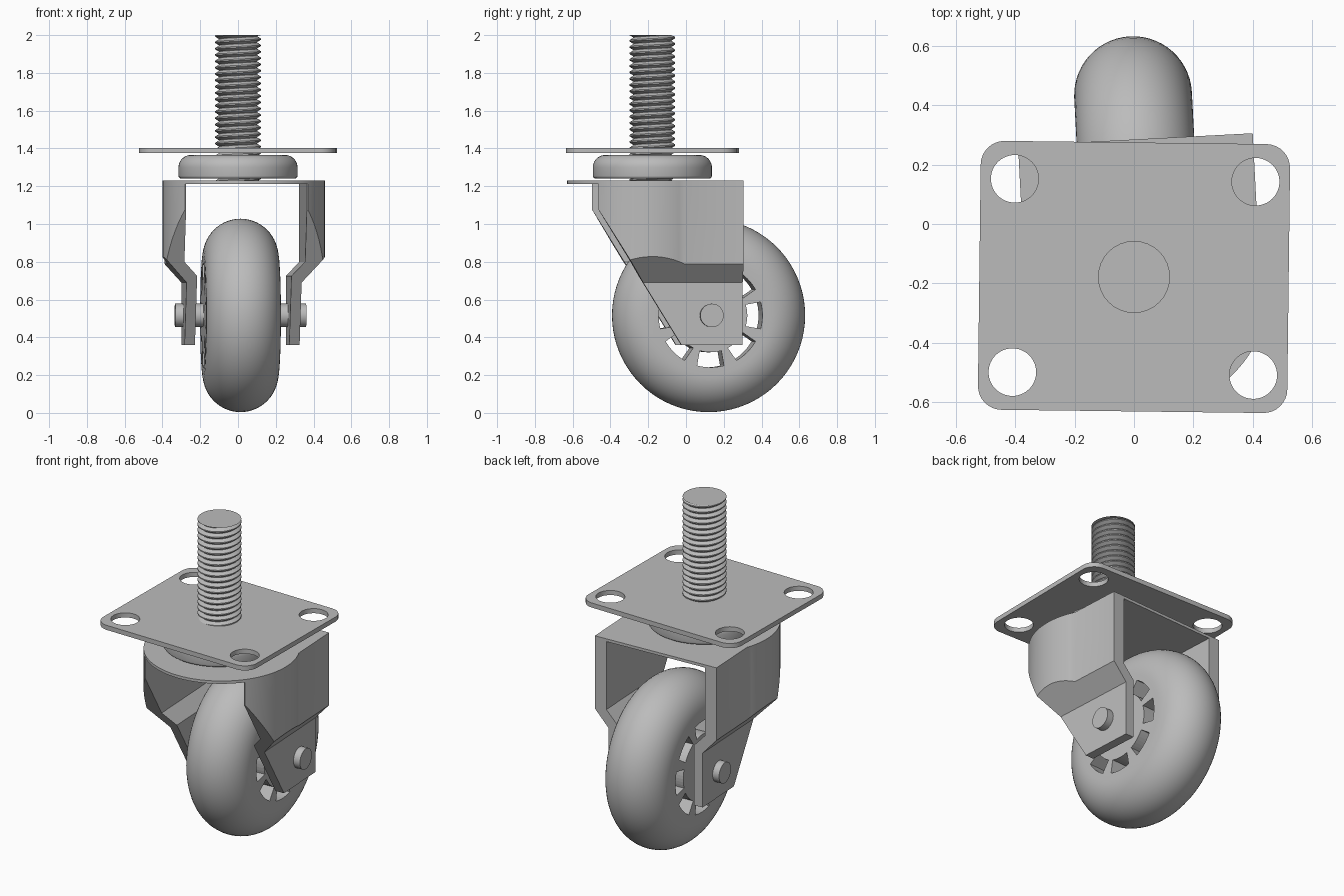
import bpy, bmesh, math
from mathutils import Matrix, Vector

cube = bpy.data.objects.get("Cube")
if cube:
    bpy.data.objects.remove(cube)

steel = bpy.data.materials.new("plain_grey")
steel.use_nodes = True
GREY = (0.5, 0.5, 0.5, 1)
steel.diffuse_color = GREY
steel.node_tree.nodes["Principled BSDF"].inputs["Base Color"].default_value = GREY


def finish(name, bm, smooth=True):
    bmesh.ops.recalc_face_normals(bm, faces=bm.faces)
    mesh = bpy.data.meshes.new(name)
    bm.to_mesh(mesh)
    bm.free()
    obj = bpy.data.objects.new(name, mesh)
    bpy.context.collection.objects.link(obj)
    mesh.materials.append(steel)
    if smooth:
        shade(obj)
    return obj


def select(obj):
    bpy.ops.object.select_all(action='DESELECT')
    obj.select_set(True)
    bpy.context.view_layer.objects.active = obj


def shade(obj):
    select(obj)
    bpy.ops.object.shade_smooth_by_angle(angle=math.radians(30))


def prism(name, points, axis, start, end):
    """Extrude a 2D outline along the x, y or z axis."""
    place = {'x': lambda a, b, c: (c, a, b),
             'y': lambda a, b, c: (a, c, b),
             'z': lambda a, b, c: (a, b, c)}[axis]
    bm = bmesh.new()
    face = bm.faces.new([bm.verts.new(place(a, b, start)) for a, b in points])
    moved = bmesh.ops.extrude_face_region(bm, geom=[face])['geom']
    verts = [v for v in moved if isinstance(v, bmesh.types.BMVert)]
    bmesh.ops.translate(bm, verts=verts, vec=place(0, 0, end - start))
    return finish(name, bm, False)


def arc(cx, cy, r, a0, a1, n):
    angles = [math.radians(a0 + (a1 - a0) * i / n) for i in range(n + 1)]
    return [(cx + r * math.cos(a), cy + r * math.sin(a)) for a in angles]


def circle(cx, cy, r, n=48):
    return arc(cx, cy, r, 0, 360, n)[:-1]


def lathe(name, profile, steps):
    """Spin a (radius, height) profile around z."""
    bm = bmesh.new()
    verts = [bm.verts.new((r, 0, z)) for r, z in profile]
    edges = [bm.edges.new(pair) for pair in zip(verts, verts[1:])]
    bmesh.ops.spin(bm, geom=verts + edges, axis=(0, 0, 1), cent=(0, 0, 0),
                   angle=math.tau, steps=steps)
    bmesh.ops.remove_doubles(bm, verts=bm.verts, dist=0.0001)
    return finish(name, bm)


def boolean(obj, cutters, operation):
    for cutter in cutters:
        mod = obj.modifiers.new("cut", 'BOOLEAN')
        mod.object, mod.operation, mod.solver = cutter, operation, 'EXACT'
        select(obj)
        bpy.ops.object.modifier_apply(modifier=mod.name)
        bpy.data.objects.remove(cutter)


# Swivel centre, and the slightly turned frame of the fork and wheel
SX, SY = 0, -0.178
turned = Matrix.Translation((0.03, -0.2, 0)) @ Matrix.Rotation(math.radians(3), 4, 'Z')

# Mounting plate with rounded corners and four bolt holes
outline = []
for sx, sy, a in ((1, 1, 0), (-1, 1, 90), (-1, -1, 180), (1, -1, 270)):
    outline += arc(sx * 0.44, sy * 0.372, 0.08, a, a + 90, 8)
plate = prism("mounting_plate", outline, 'z', 1.375, 1.403)
boolean(plate, [prism("hole", circle(x, y, 0.08), 'z', 1.3, 1.5)
                for x in (-0.405, 0.405) for y in (-0.325, 0.325)], 'DIFFERENCE')
shade(plate)
plate.matrix_world = Matrix.Translation((SX, SY, 0)) @ Matrix.Rotation(math.radians(-0.7), 4, 'Z')

# Swivel bearing housing
bearing = lathe("swivel_bearing",
                [(0, 1.24), (0.3, 1.24)] + arc(0.3, 1.255, 0.015, -90, 0, 4)[1:]
                + arc(0.25, 1.3, 0.065, 0, 90, 10) + [(0, 1.365)], 64)
bearing.location = (SX, SY, 0)

# Threaded stem: a helical ridge clamped flat at both ends, around a core
BOTTOM, TOP, PITCH, SEG = 1.225, 2.0, 0.0335, 32
ROOT, CREST = 0.1, 0.121
bm = bmesh.new()
turns = int((TOP - BOTTOM) / PITCH) + 2


def helix(r, shift):
    row = []
    for i in range(turns * SEG + 1):
        a = math.tau * i / SEG
        z = BOTTOM + PITCH * (i / SEG - 1 + shift)
        z = min(max(z, BOTTOM), TOP)
        row.append(bm.verts.new((r * math.cos(a), r * math.sin(a), z)))
    return row


rows = [helix(ROOT, 0), helix(CREST, 0.4), helix(CREST, 0.6), helix(ROOT, 1)]
for low, high in zip(rows, rows[1:]):
    for i in range(turns * SEG):
        bm.faces.new((low[i], low[i + 1], high[i + 1], high[i]))
bmesh.ops.remove_doubles(bm, verts=bm.verts, dist=0.00001)
bmesh.ops.dissolve_degenerate(bm, edges=bm.edges, dist=0.00001)
thread = finish("stem_thread", bm)
core = prism("stem_core", circle(0, 0, ROOT + 0.001), 'z', BOTTOM, TOP)
shade(core)
for part in (thread, core):
    part.location = (SX, SY, 0)

# Fork: plan outline is a round front running into straight sides
HALF, ROUND, BACK = 0.395, 0.43, 0.485
meet = math.degrees(math.acos(HALF / ROUND))


def plan(back):
    return arc(0, 0, ROUND, -180 - meet, meet, 56) + [(HALF, back), (-HALF, back)]


top = prism("fork_top", plan(BACK), 'z', 1.213, 1.23)
shade(top)
top.matrix_world = turned

# Fork legs: cranked section trimmed by the plan and by the slanted side shape
section = [(0.305, 0.3), (0.305, 0.69), (0.5, 0.905), (0.5, 1.22),
           (0.32, 1.22), (0.32, 0.8), (0.25, 0.725), (0.25, 0.3)]
side = [(-0.28, 1.3), (-0.28, 1.075), (0.16, 0.36), (BACK, 0.36), (BACK, 1.3)]
for name, s in (("left_fork_leg", 1), ("right_fork_leg", -1)):
    leg = prism(name, [(s * x, z) for x, z in section], 'y', -0.55, 0.6)
    boolean(leg, [prism("plan_cutter", plan(0.7), 'z', 0.2, 1.4),
                  prism("side_cutter", side, 'x', -0.7, 0.7)], 'INTERSECT')
    shade(leg)
    leg.matrix_world = turned

# Wheel: rounded tyre with flat sides, pierced by a ring of slots
W, R, SLOTS = 0.198, 0.512, 8
wheel = lathe("wheel", [(0, -W)] + [(0.285, -W)] + arc(R - W, 0, W, -90, 90, 28)
              + [(0.285, W), (0, W)], 80)
cutters = []
for k in range(SLOTS):
    mid = 360 / SLOTS * k
    cutters.append(prism("slot", arc(0, 0, 0.275, mid - 15, mid + 15, 6)
                         + arc(0, 0, 0.195, mid + 17, mid - 17, 6), 'z', -0.3, 0.3))
boolean(wheel, cutters, 'DIFFERENCE')
shade(wheel)
axle = prism("axle", circle(0, 0, 0.062, 32), 'z', -0.347, 0.347)
shade(axle)
hub = turned @ Matrix.Translation((0, 0.32, R + 0.004)) @ Matrix.Rotation(math.pi / 2, 4, 'Y')
wheel.matrix_world = hub
axle.matrix_world = hub
